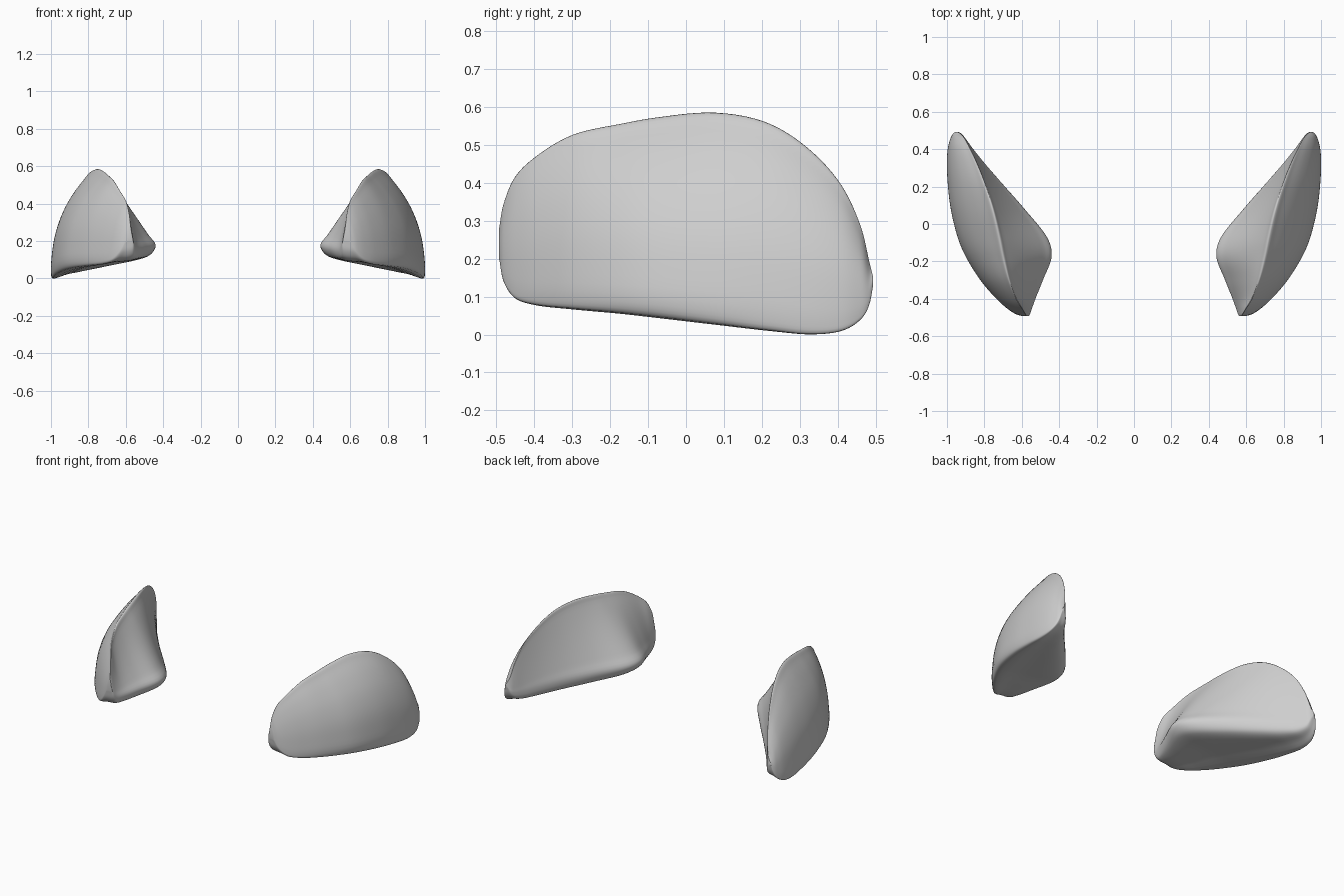
import bpy
import bmesh
from mathutils import Vector

cube = bpy.data.objects.get("Cube")
if cube:
    bpy.data.objects.remove(cube, do_unlink=True)

# Stations from front to back:
# y, outer x, crest x, inner x, crest z, outer base z, inner base z
STATIONS = [
    (-.492, .6, .575, .563, .28, .2, .205),
    (-.48, .635, .582, .555, .345, .14, .15),
    (-.45, .68, .6, .545, .415, .097, .113),
    (-.4, .735, .63, .527, .465, .08, .104),
    (-.3, .82, .668, .487, .525, .069, .107),
    (-.17, .9, .7, .44, .555, .057, .115),
    (-.08, .938, .718, .46, .571, .047, .107),
    (.08, .978, .755, .585, .584, .028, .085),
    (.22, .995, .8, .708, .555, .011, .065),
    (.33, 1, .843, .803, .483, .001, .05),
    (.41, .994, .88, .867, .392, .01, .044),
    (.46, .98, .908, .903, .285, .04, .058),
    (.483, .967, .928, .922, .19, .08, .09),
    (.492, .955, .945, .94, .155, .125, .127),
]


def blend(p, steps):
    """Points from p[1] towards p[2] on a centripetal spline through four points."""
    knots = [0]
    for a, b in zip(p, p[1:]):
        knots.append(knots[-1] + max((b - a).length, .0001) ** .5)
    for k in range(steps):
        t = knots[1] + (knots[2] - knots[1]) * k / steps

        def mix(a, b, i, j):
            return (a * (knots[j] - t) + b * (t - knots[i])) / (knots[j] - knots[i])

        first = [mix(p[i], p[i + 1], i, i + 1) for i in range(3)]
        second = [mix(first[i], first[i + 1], i, i + 2) for i in range(2)]
        yield mix(second[0], second[1], 1, 2)


def smooth_path(points, steps, closed):
    points = [Vector(p) for p in points]
    last = points[-1]
    if closed:
        points = [last] + points + points[:2]
    else:
        # Mirrored end points carry the curve straight through both ends
        points = [2 * points[0] - points[1]] + points + [2 * last - points[-2]]
    path = []
    for i in range(len(points) - 3):
        path.extend(blend(points[i:i + 4], steps))
    if not closed:
        path.append(last)
    return path


def section(station):
    """Rounded three-cornered outline: domed outside, crest, inner slope, base."""
    y, outer, crest, inner, top, base, inner_base = station
    height, width = top - base, outer - crest
    points = []
    # Domed outer face, from the base corner up to the crest
    for t in (.06, .25, .45, .65, .82, .94):
        points.append((crest + width * (1 - t ** 2.6), y, base + height * t))
    points.append((crest, y, top))
    # Straight inner slope
    rise, reach, span = top - inner_base, crest - inner, outer - inner
    for t in (.93, .7, .45, .27):
        points.append((inner + reach * (t - .14) / .86, y, inner_base + rise * t))
    # Rounded inner corner and the gently sloping base
    points.append((inner, y, inner_base + rise * .14))
    points.append((inner + span * .06, y, inner_base + rise * .03))
    for t in (.2, .6):
        points.append((inner + span * t, y, inner_base + (base - inner_base) * t))
    points.append((outer - span * .04, y, base))
    return smooth_path(points, 4, True)


def build_pad(name, side, material):
    bm = bmesh.new()
    rings = [[bm.verts.new((side * x, y, z)) for x, y, z in section(s)]
             for s in smooth_path(STATIONS, 6, False)]
    for lower, upper in zip(rings, rings[1:]):
        for i in range(len(lower)):
            j = (i + 1) % len(lower)
            bm.faces.new((lower[i], lower[j], upper[j], upper[i]))
    # Close both tips
    bm.faces.new(rings[0])
    bm.faces.new(rings[-1])
    bmesh.ops.recalc_face_normals(bm, faces=bm.faces)
    for face in bm.faces:
        face.smooth = True
    mesh = bpy.data.meshes.new(name)
    bm.to_mesh(mesh)
    bm.free()
    mesh.materials.append(material)
    bpy.context.collection.objects.link(bpy.data.objects.new(name, mesh))


# Single light grey
grey = bpy.data.materials.new("light_grey")
grey.use_nodes = True
colour = (.62, .62, .62, 1)
grey.diffuse_color = colour
grey.node_tree.nodes["Principled BSDF"].inputs["Base Color"].default_value = colour

# Mirrored pair
for name, side in (("left_pad", 1), ("right_pad", -1)):
    build_pad(name, side, grey)
